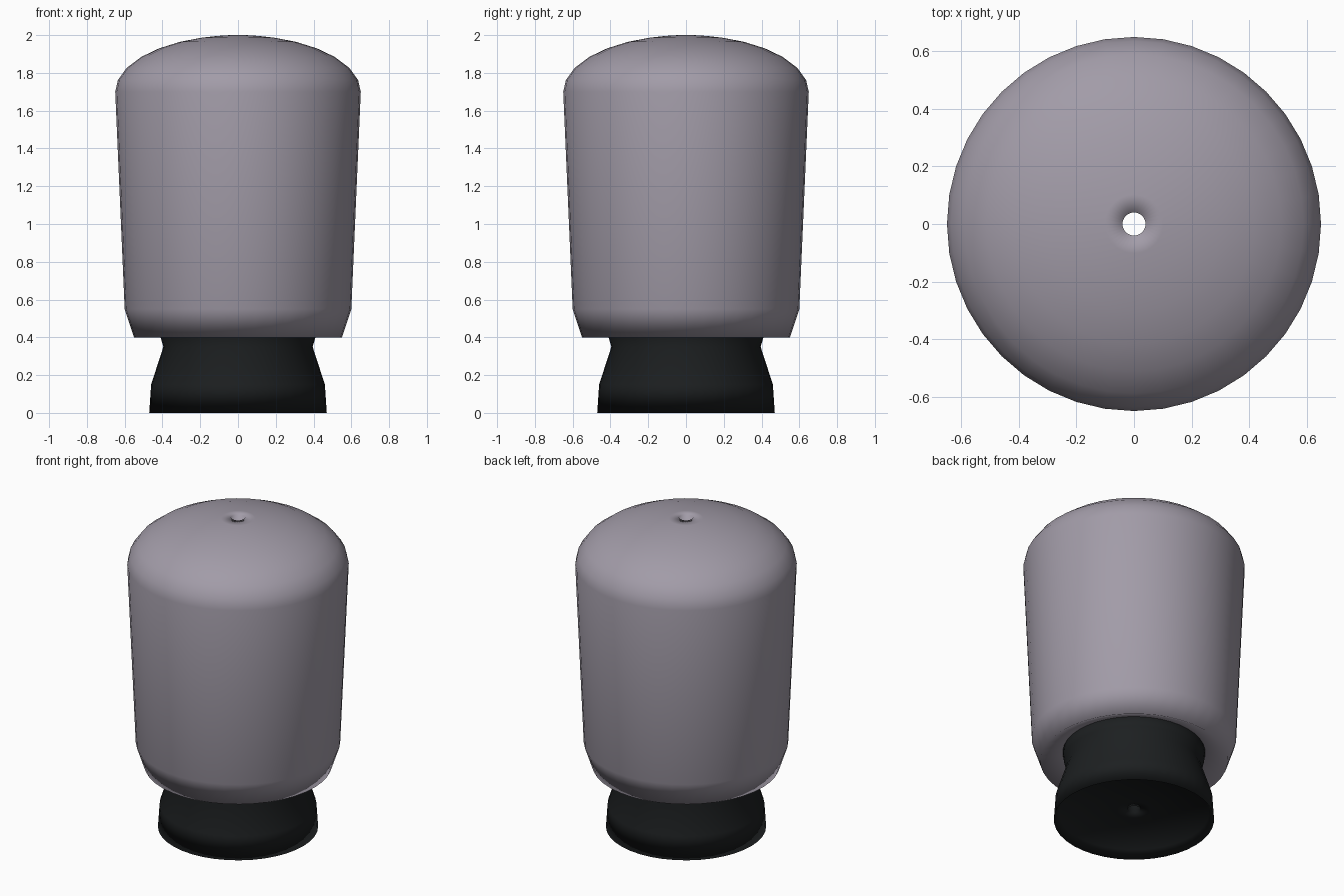
import bpy, math

if "Cube" in bpy.data.objects:
    bpy.data.objects.remove(bpy.data.objects["Cube"])

SIDES = 40


def material(name, rgb):
    mat = bpy.data.materials.new(name)
    mat.diffuse_color = (*rgb, 1)
    mat.use_nodes = True
    mat.node_tree.nodes["Principled BSDF"].inputs["Base Color"].default_value = mat.diffuse_color
    return mat


def lathe(name, profile, mat):
    """Revolve a closed (radius, height) outline around z, smooth shaded."""
    n = len(profile)
    verts, faces = [], []
    for s in range(SIDES):
        a = 2 * math.pi * s / SIDES
        verts += [(r * math.cos(a), r * math.sin(a), z) for r, z in profile]
        t = (s + 1) % SIDES
        for i in range(n):
            j = (i + 1) % n
            faces.append((s * n + i, t * n + i, t * n + j, s * n + j))
    mesh = bpy.data.meshes.new(name)
    mesh.from_pydata(verts, [], faces)
    mesh.materials.append(mat)
    mesh.shade_smooth()
    obj = bpy.data.objects.new(name, mesh)
    bpy.context.collection.objects.link(obj)
    return obj


grey = material("mauve_grey", (0.36, 0.33, 0.39))
black = material("black_rubber", (0.012, 0.014, 0.015))

# Domed body with a recessed underside and a narrow central bore
dome = [(0.65 * math.cos(a), 1.7 + 0.3 * math.sin(a))
        for a in (math.radians(d) for d in (0, 12, 25, 38, 50, 62, 73, 81))]
lathe("body", [(0.04, 0.47), (0.41, 0.46), (0.55, 0.40), (0.60, 0.55)]
      + dome + [(0.04, 2.0)], grey)

# Waisted base with a shallow recess underneath, same bore
lathe("base", [(0.04, 0.07), (0.10, 0.065), (0.44, 0.05), (0.47, 0.0),
               (0.46, 0.15), (0.395, 0.35), (0.41, 0.40), (0.42, 0.47),
               (0.04, 0.48)], black)
